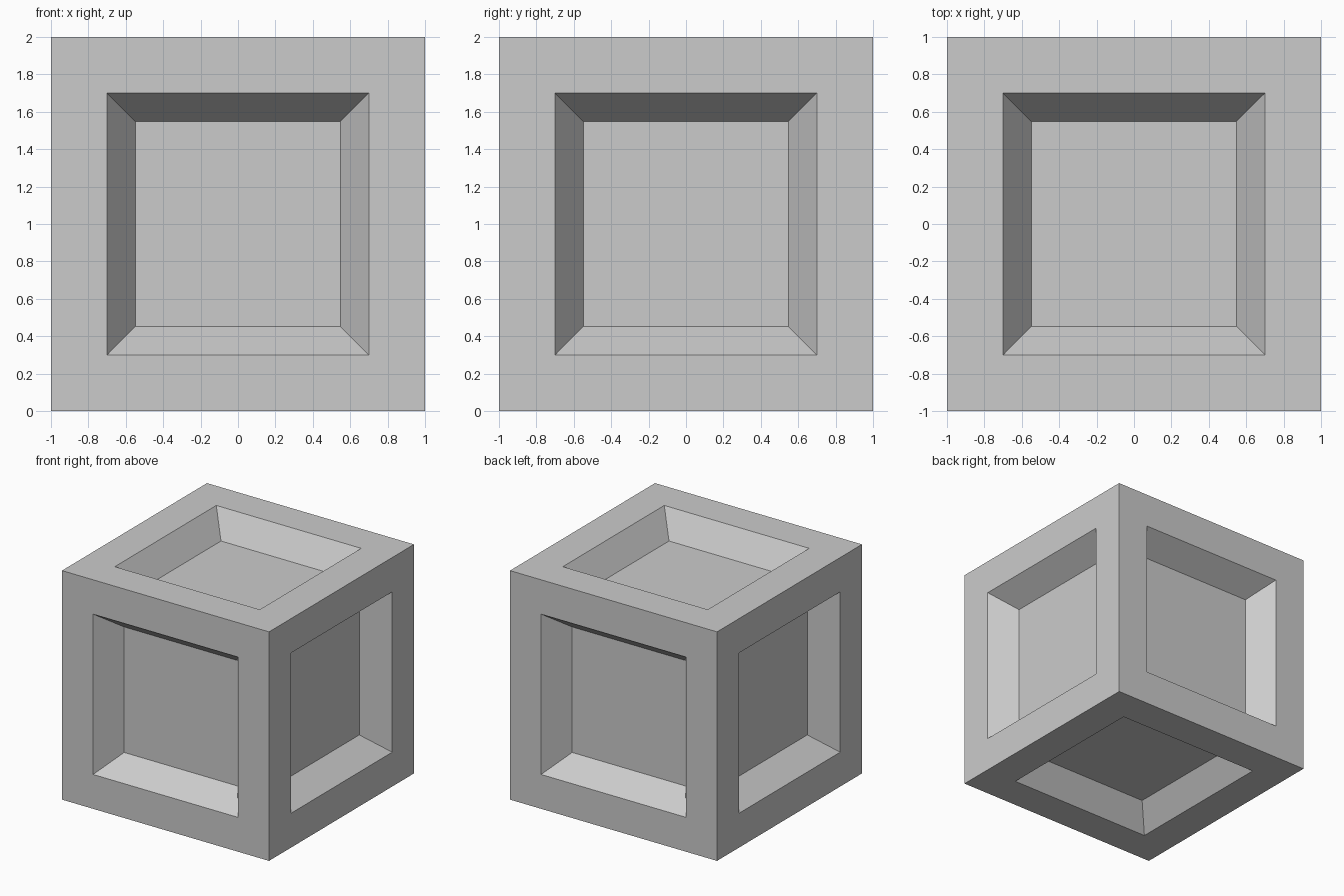
import bpy, bmesh

if "Cube" in bpy.data.objects:
    bpy.data.objects.remove(bpy.data.objects["Cube"])

HALF, OPENING, FLOOR, DEPTH = 1.0, 0.70, 0.548, 0.212

# Solid cube standing on z = 0
bm = bmesh.new()
bmesh.ops.create_cube(bm, size=2 * HALF)

# Every side gets a flat frame and a tapered recessed panel
for face in list(bm.faces):
    normal = face.normal.copy()
    for width in (HALF - OPENING, OPENING - FLOOR):
        bmesh.ops.inset_individual(bm, faces=[face], thickness=width, use_even_offset=True)
    bmesh.ops.translate(bm, verts=face.verts, vec=-normal * DEPTH)

bmesh.ops.translate(bm, verts=bm.verts, vec=(0, 0, HALF))
bmesh.ops.recalc_face_normals(bm, faces=bm.faces)

mesh = bpy.data.meshes.new("paneled_crate")
bm.to_mesh(mesh)
bm.free()
bpy.context.collection.objects.link(bpy.data.objects.new("paneled_crate", mesh))
